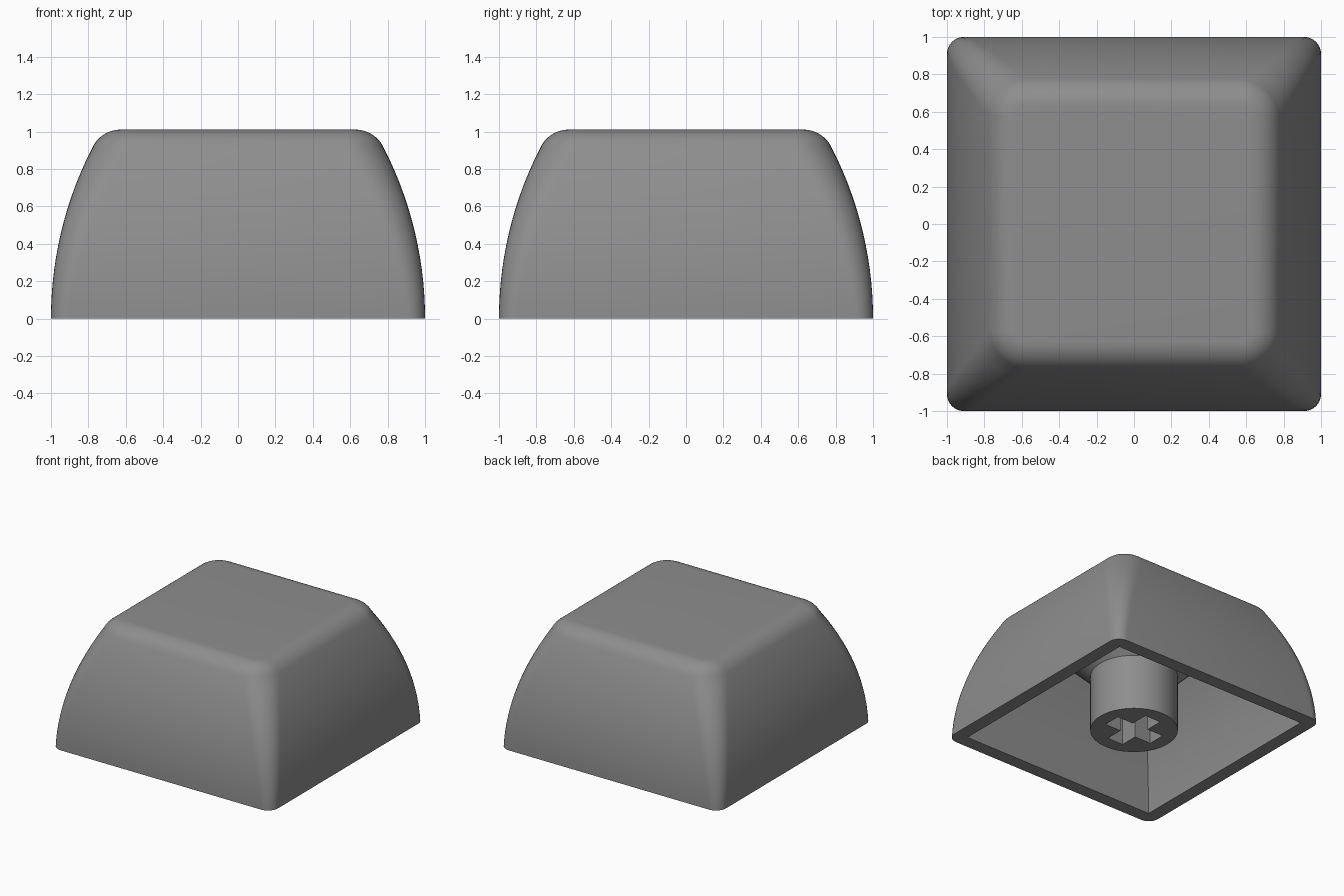
import bpy, bmesh, math

if "Cube" in bpy.data.objects:
    bpy.data.objects.remove(bpy.data.objects["Cube"])

grey = bpy.data.materials.new("grey plastic")
grey.diffuse_color = (0.27, 0.27, 0.27, 1)
grey.use_nodes = True
grey.node_tree.nodes["Principled BSDF"].inputs["Base Color"].default_value = grey.diffuse_color


def make_object(name, bm):
    bmesh.ops.remove_doubles(bm, verts=bm.verts[:], dist=1e-5)
    bmesh.ops.recalc_face_normals(bm, faces=bm.faces[:])
    mesh = bpy.data.meshes.new(name)
    bm.to_mesh(mesh)
    bm.free()
    mesh.materials.append(grey)
    obj = bpy.data.objects.new(name, mesh)
    bpy.context.collection.objects.link(obj)
    return obj


def shade(obj, angle=35):
    bpy.ops.object.select_all(action='DESELECT')
    obj.select_set(True)
    bpy.context.view_layer.objects.active = obj
    bpy.ops.object.shade_smooth_by_angle(angle=math.radians(angle))


def rounded_square(half, radius, z, steps=8):
    points = []
    for corner in range(4):
        a0 = corner * math.pi / 2
        cx = (half - radius) * (1 if corner in (0, 3) else -1)
        cy = (half - radius) * (1 if corner < 2 else -1)
        for i in range(steps + 1):
            a = a0 + i / steps * math.pi / 2
            points.append((cx + radius * math.cos(a), cy + radius * math.sin(a), z))
    return points


def loft(bm, rings, cap_start, cap_end):
    loops = [[bm.verts.new(p) for p in ring] for ring in rings]
    n = len(loops[0])
    for a, b in zip(loops, loops[1:]):
        for i in range(n):
            j = (i + 1) % n
            bm.faces.new((a[i], a[j], b[j], b[i]))
    if cap_start:
        bm.faces.new(loops[0][::-1])
    if cap_end:
        bm.faces.new(loops[-1])


def wall(z):
    # Half width of the outer wall, a circular arc of radius 2
    return math.sqrt(4 - z * z) - 1


# Cap shell: cavity from the ceiling down, across the rim, up the outside
CEILING, SHOULDER, FILLET, CORNER = 0.86, 0.92, 0.167, 0.2
rings = []
for i in range(12, -1, -1):
    z = CEILING * i / 12
    rings.append(rounded_square(wall(z) - 0.11 - 0.03 * z, 0, z))
for i in range(15):
    z = SHOULDER * i / 14
    rings.append(rounded_square(wall(z), 0.09 + (CORNER - 0.09) * i / 14, z))
start = math.asin(SHOULDER / 2)
for i in range(1, 11):
    a = start + (math.pi / 2 - start) * i / 10
    inset = FILLET * (math.cos(start) - math.cos(a))
    z = SHOULDER + FILLET * (math.sin(a) - math.sin(start))
    rings.append(rounded_square(wall(SHOULDER) - inset, CORNER - inset, z))
bm = bmesh.new()
loft(bm, rings, True, True)
shade(make_object("cap_shell", bm))

# Stem: round post with a flared collar that meets the ceiling
profile = [(0.33, 0), (0.33, 0.46), (0.55, 0.68), (0.55, CEILING + 0.01)]
bm = bmesh.new()
loft(bm, [[(r * math.cos(k * math.tau / 64), r * math.sin(k * math.tau / 64), z)
           for k in range(64)] for r, z in profile], True, True)
stem = make_object("stem", bm)

# Cross-shaped socket cut into the stem
L, W = 0.22, 0.072
quarter = [(L, -W), (L, W), (W, W)]
cross = []
for x, y in quarter:
    cross.append((x, y))
for turn in range(3):
    cross += [(-y, x) for x, y in cross[-3:]]
bm = bmesh.new()
loft(bm, [[(x, y, z) for x, y in cross] for z in (-0.1, 0.45)], True, True)
cutter = make_object("socket_cutter", bm)
cutter.hide_render = True

mod = stem.modifiers.new("socket", 'BOOLEAN')
mod.operation = 'DIFFERENCE'
mod.solver = 'EXACT'
mod.object = cutter
bpy.context.view_layer.objects.active = stem
bpy.ops.object.modifier_apply(modifier=mod.name)
bpy.data.objects.remove(cutter)
shade(stem)
